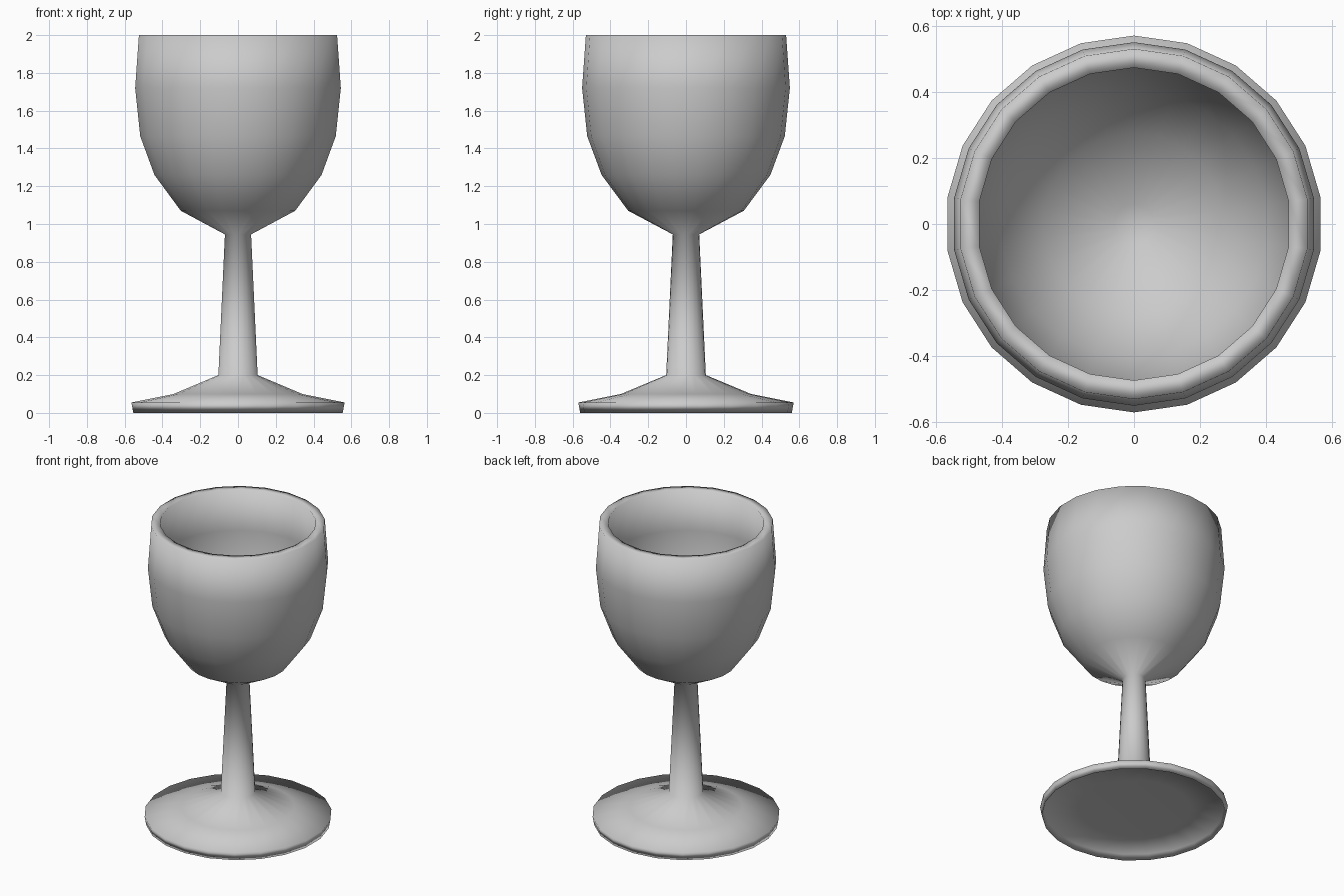
import bpy, bmesh
from math import tau

if "Cube" in bpy.data.objects:
    bpy.data.objects.remove(bpy.data.objects["Cube"])

SIDES = 22

# Half section (radius, height): hollow underside, foot, stem, outer bowl, rim, inner bowl
PROFILE = [
    (0.0, 0.05), (0.34, 0.045), (0.545, 0.035), (0.56, 0.0), (0.57, 0.055), (0.345, 0.10),
    (0.105, 0.20), (0.07, 0.945),
    (0.306, 1.07), (0.447, 1.26), (0.523, 1.465), (0.55, 1.72), (0.53, 2.0),
    (0.473, 2.0), (0.493, 1.72), (0.47, 1.48), (0.405, 1.30), (0.275, 1.12),
    (0.06, 1.01), (0.0, 1.005),
]


def lathe(name, profile, sides):
    """Revolve a half section about z, with a corner pointing along +y."""
    bm = bmesh.new()
    verts = [bm.verts.new((0, r, z)) for r, z in profile]
    edges = [bm.edges.new(pair) for pair in zip(verts, verts[1:])]
    bmesh.ops.spin(bm, geom=verts + edges, cent=(0, 0, 0), axis=(0, 0, 1),
                   angle=tau, steps=sides, use_merge=False)
    bmesh.ops.remove_doubles(bm, verts=bm.verts, dist=0.0005)
    bmesh.ops.dissolve_degenerate(bm, edges=bm.edges, dist=0.0001)
    bmesh.ops.recalc_face_normals(bm, faces=bm.faces)
    for face in bm.faces:
        face.smooth = True
    mesh = bpy.data.meshes.new(name)
    bm.to_mesh(mesh)
    bm.free()
    obj = bpy.data.objects.new(name, mesh)
    bpy.context.collection.objects.link(obj)
    return obj


# Foot, stem and bowl turned as one piece
lathe("goblet", PROFILE, SIDES)
